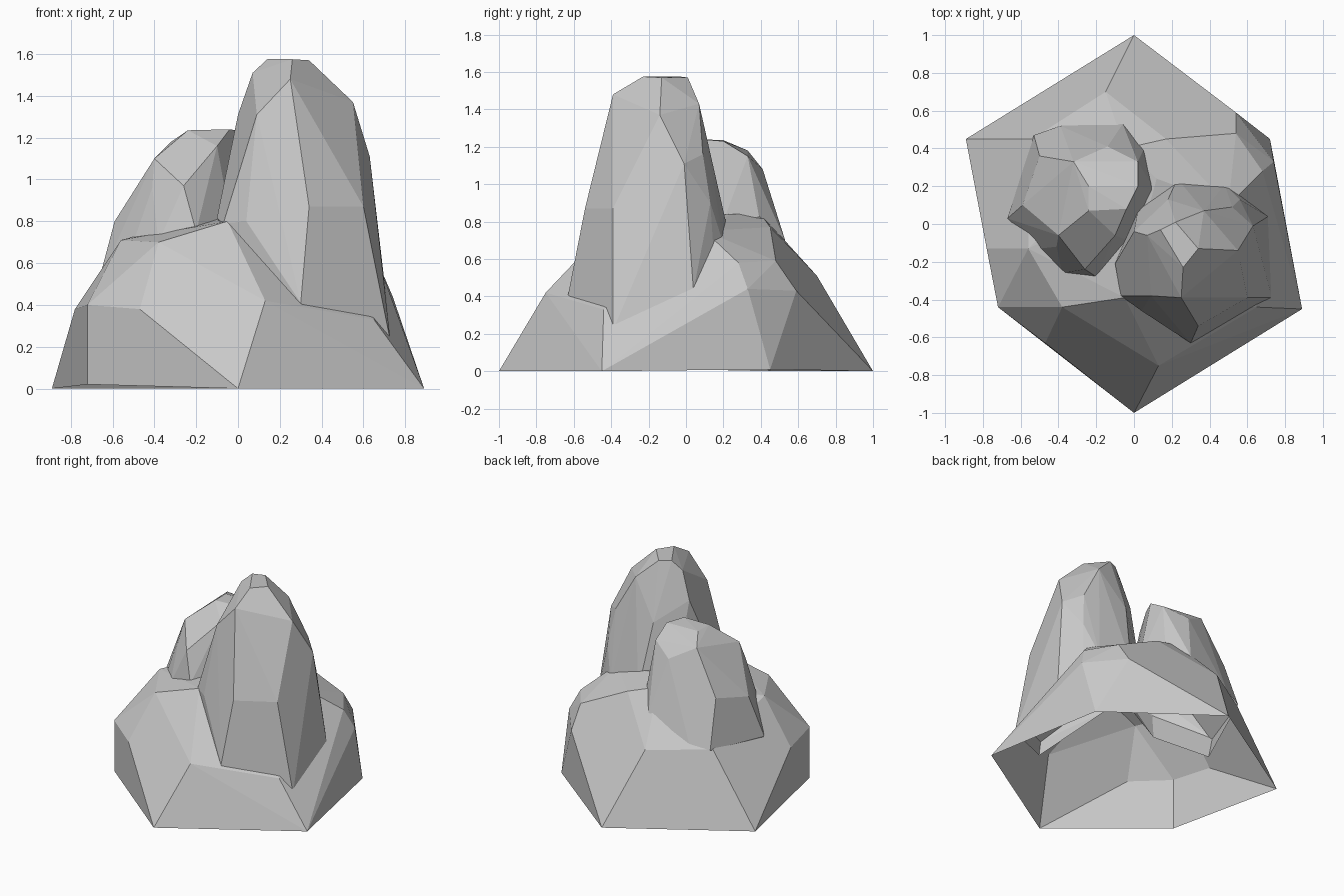
import bpy
import bmesh
import math
from mathutils import Vector

default_cube = bpy.data.objects.get("Cube")
if default_cube:
    bpy.data.objects.remove(default_cube, do_unlink=True)

# One plain stone colour for everything
stone_grey = bpy.data.materials.new("stone_grey")
stone_grey.use_nodes = True
grey = (0.58, 0.58, 0.58, 1.0)
stone_grey.diffuse_color = grey
shader = next(n for n in stone_grey.node_tree.nodes if n.type == "BSDF_PRINCIPLED")
shader.inputs["Base Color"].default_value = grey
shader.inputs["Roughness"].default_value = 0.9


def chiselled_rock(name, bands):
    """Wrap a hollow faceted shell round the corner points of stacked bands."""
    bm = bmesh.new()
    for band in bands:
        for corner in band:
            bm.verts.new(Vector(corner))
    bmesh.ops.convex_hull(bm, input=bm.verts[:], use_existing_faces=False)
    loose = [v for v in bm.verts if not v.link_faces]
    bmesh.ops.delete(bm, geom=loose, context="VERTS")
    bmesh.ops.recalc_face_normals(bm, faces=bm.faces[:])

    # The underside is left open
    under = [f for f in bm.faces if f.normal.z < -0.6]
    bmesh.ops.delete(bm, geom=under, context="FACES")

    # Merge nearly flat neighbours into broad chiselled facets
    bmesh.ops.dissolve_limit(bm, angle_limit=math.radians(4),
                             verts=bm.verts[:], edges=bm.edges[:])
    mesh = bpy.data.meshes.new(name)
    bm.to_mesh(mesh)
    bm.free()
    mesh.materials.append(stone_grey)
    rock = bpy.data.objects.new(name, mesh)
    bpy.context.scene.collection.objects.link(rock)
    return rock


# Broad hollow boulder: six-cornered foot, shoulder and crown
foot = [(0, 1, 0), (-.89, .45, 0), (-.72, -.44, .02),
        (0, -1, 0), (.89, -.45, 0), (.72, .45, .01)]
shoulder = [(-.72, -.44, .4), (-.47, -.63, .38), (.13, -.75, .42),
            (.65, -.44, .33), (.74, .33, .44), (.54, .59, .43),
            (-.15, .7, .51), (-.54, .45, .52), (-.78, -.13, .38)]
crown = [(-.38, -.44, .7), (-.05, -.39, .8), (-.56, -.13, .71),
         (.68, .28, .58), (.54, .48, .59), (.17, .45, .77),
         (.5, .1, .75), (.12, .24, .84), (-.05, .4, .84), (-.1, .1, .83)]
chiselled_rock("base_boulder", [foot, shoulder, crown])

# Tall pillar of rock, widest near its buried root
tall_tip = [(.14, -.03, 1.575), (.22, .01, 1.57),
            (.34, -.13, 1.57), (.26, -.23, 1.575)]
tall_neck = [(.25, -.39, 1.48), (.55, -.14, 1.37), (.37, .07, 1.43),
             (.07, -.06, 1.51), (.09, -.38, 1.31), (0, -.04, 1.31)]
tall_waist = [(.34, -.54, .87), (.6, -.39, .87), (.63, -.01, 1.11),
              (.66, .01, .9), (.56, .13, .9), (.52, .09, 1.16),
              (.18, .13, 1.16), (.04, -.46, .8), (-.07, -.38, .79),
              (-.1, -.21, .82), (.02, .07, .85)]
tall_root = [(.3, -.63, .41), (.73, -.39, .22), (.71, .04, .43),
             (.57, .15, .6), (.48, .21, .65), (.23, .24, .68),
             (.34, -.6, .27), (-.04, -.37, .65)]
chiselled_rock("tall_pillar", [tall_tip, tall_neck, tall_waist, tall_root])

# Shorter pillar leaning behind it
short_tip = [(-.24, .2, 1.235), (-.24, .07, 1.235), (-.04, .08, 1.24),
             (.02, .2, 1.23), (.02, .33, 1.15), (-.14, .41, 1.08),
             (-.32, .33, 1.18)]
short_waist = [(-.4, -.06, 1.1), (-.1, -.06, 1.16), (-.41, -.12, .96),
               (-.26, -.24, .97), (-.59, .1, .8), (-.5, .36, .86),
               (-.06, .53, .7), (.05, .39, .83), (.11, .18, .75)]
short_root = [(-.67, .03, .5), (-.53, .47, .52), (-.39, .52, .55),
              (-.5, -.13, .7), (-.38, -.26, .7), (-.2, -.28, .75),
              (0, -.1, .6), (-.58, .1, .29), (-.3, -.15, .45)]
chiselled_rock("short_pillar", [short_tip, short_waist, short_root])
